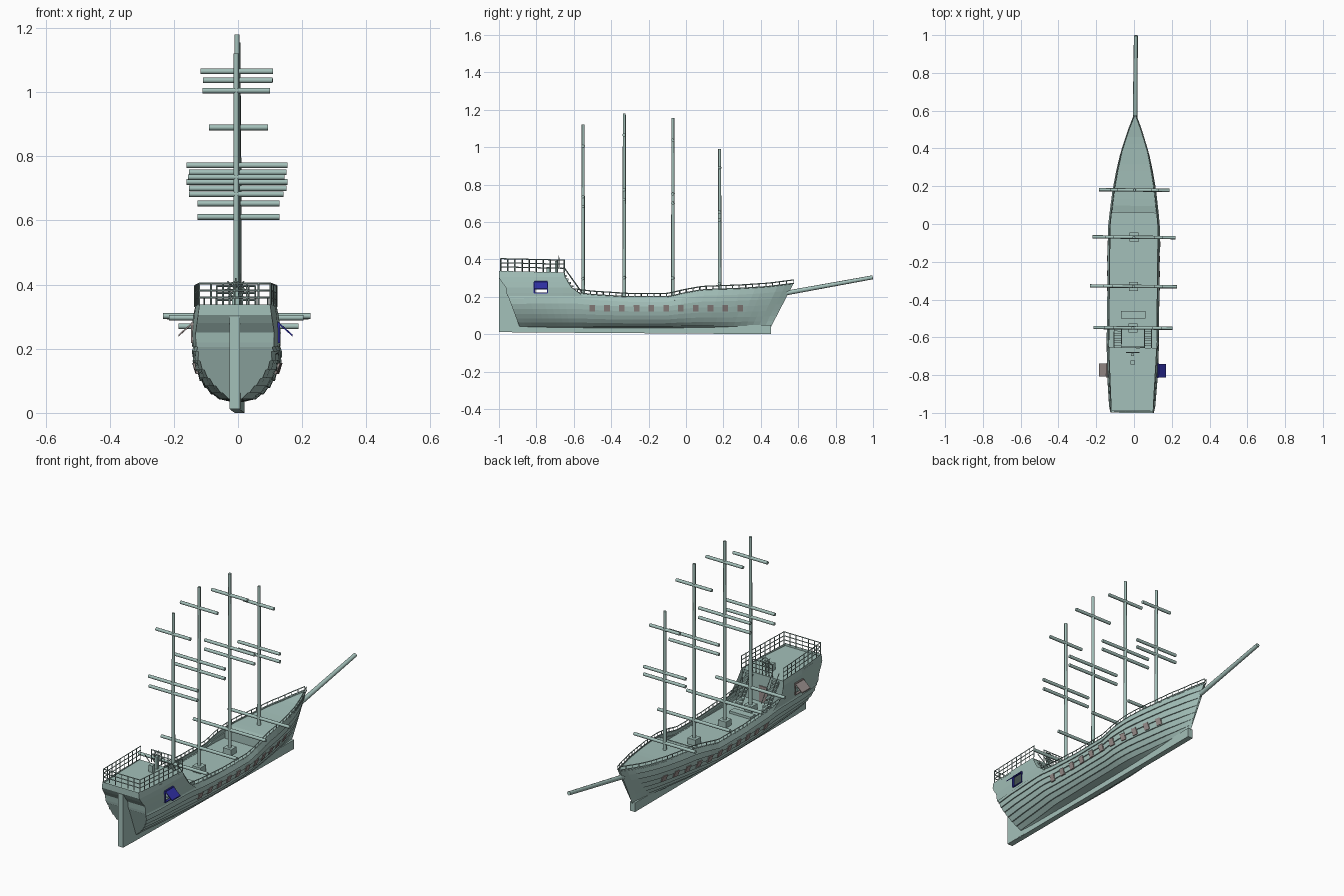
import bpy, bmesh, math
from mathutils import Vector

cube = bpy.data.objects.get("Cube")
if cube:
    bpy.data.objects.remove(cube, do_unlink=True)

YAW = -0.01


def material(name, rgb):
    m = bpy.data.materials.new(name)
    m.use_nodes = True
    m.diffuse_color = (*rgb, 1)
    m.node_tree.nodes["Principled BSDF"].inputs["Base Color"].default_value = (*rgb, 1)
    return m


TEAL = material("pale_teal", (0.37, 0.53, 0.49))
BLUE = material("deep_blue", (0.03, 0.03, 0.38))
GREY = material("warm_grey", (0.33, 0.28, 0.27))


def add(name, data, mat):
    data.materials.append(mat)
    ob = bpy.data.objects.new(name, data)
    ob.rotation_euler.z = YAW
    bpy.context.collection.objects.link(ob)
    return ob


def mesh(name, verts, faces, mat=TEAL):
    me = bpy.data.meshes.new(name)
    me.from_pydata([tuple(v) for v in verts], [], faces)
    bm = bmesh.new()
    bm.from_mesh(me)
    bmesh.ops.recalc_face_normals(bm, faces=bm.faces)
    bm.to_mesh(me)
    bm.free()
    return add(name, me, mat)


def prism(name, outline, x0, x1, mat=TEAL):
    """Extrude a (y, z) outline across x."""
    n = len(outline)
    verts = [(x, y, z) for x in (x0, x1) for y, z in outline]
    faces = [[i, (i + 1) % n, n + (i + 1) % n, n + i] for i in range(n)]
    return mesh(name, verts, faces + [list(range(n)), list(range(n, 2 * n))], mat)


def box(name, x0, x1, y0, y1, z0, z1, mat=TEAL):
    return prism(name, [(y0, z0), (y1, z0), (y1, z1), (y0, z1)], x0, x1, mat)


def tubes(name, paths, radius, res=0, mat=TEAL, tip=1.0):
    cu = bpy.data.curves.new(name, 'CURVE')
    cu.dimensions = '3D'
    cu.bevel_depth, cu.bevel_resolution, cu.use_fill_caps = radius, res, True
    for path in paths:
        sp = cu.splines.new('POLY')
        sp.points.add(len(path) - 1)
        for p, co in zip(sp.points, path):
            p.co = (*co, 1)
        sp.points[-1].radius = tip
    return add(name, cu, mat)


def lerp_table(table, v):
    if v <= table[0][0]:
        return table[0][1]
    for (a, fa), (b, fb) in zip(table, table[1:]):
        if v <= b:
            return fa + (fb - fa) * (v - a) / (b - a)
    return table[-1][1]


BEAM = [(-1, .117), (-.85, .13), (-.6, .137), (0, .137), (.06, .131), (.2, .114),
        (.3, .096), (.4, .073), (.5, .038), (.58, .003)]
SHEER = [(-.97, .222), (-.6, .225), (-.5, .212), (-.3, .2), (-.08, .2), (0, .22),
         (.1, .238), (.3, .245), (.45, .255), (.575, .272)]
FULL = [(-.965, .95), (-.6, .55), (-.3, .5), (.1, .5), (.4, .75), (.58, 1)]
Z0 = .03


def beam(y):
    return lerp_table(BEAM, y)


def hull_point(u, t, out=0.0):
    """Point on the +x side; u runs stern to bow, t runs keel to sheer."""
    yy = -.965 + u * 1.54
    z = Z0 + (lerp_table(SHEER, yy) - Z0) * t
    aft, fore = -.89 - (z - .04) * .37, .455 + (z - .04) * .52
    x = beam(yy) * (1 - (1 - t) ** 2) ** lerp_table(FULL, yy)
    x *= 1 - .07 * max(0, (t - .75) / .25)
    return Vector((x + out * min(1, x / .04), aft + (fore - aft) * u, z))


def hull_at(y, z):
    """Half width of the hull at a given length and height."""
    aft, fore = -.89 - (z - .04) * .37, .455 + (z - .04) * .52
    u = (y - aft) / (fore - aft)
    top = lerp_table(SHEER, -.965 + u * 1.54)
    return hull_point(u, min(1, (z - Z0) / (top - Z0))).x


# Overlapping plank hull
STRAKES, STATIONS = 8, 40
profile = []
for k in range(STRAKES):
    profile += [((k / STRAKES) ** 1.3, .006), (((k + 1) / STRAKES) ** 1.3, 0)]
verts = []
for i in range(STATIONS + 1):
    side = [hull_point(i / STATIONS, t, d) for t, d in profile]
    verts += [(-p.x, p.y, p.z) for p in reversed(side)] + side
W = 2 * len(profile)
faces = [[i * W + j, i * W + j + 1, (i + 1) * W + j + 1, (i + 1) * W + j]
         for i in range(STATIONS) for j in range(W - 1)]
mesh("plank_hull", verts, faces + [list(range(W))])

# Keel and rudder
prism("keel", [(-.93, .01), (.455, 0), (.455, .05), (-.9, .045)], -.015, .015)
prism("rudder", [(-1, .012), (-1, .3), (-.95, .27), (-.9, .1), (-.86, .04), (-.86, .012)], -.016, .016)

# Raised stern with an open window on each side: height, aft end, fore end, width
ROWS = [(.205, -.955, -.55, 1), (.22, -.958, -.57, 1.01), (.25, -.962, -.61, 1.02),
        (.28, -.985, -.63, 1), (.305, -1, -.645, .98), (.33, -1, -.65, .94)]
verts, faces = [], []
for s in (-1, 1):
    for z, aft, fore, w in ROWS:
        verts += [(s * beam(y) * w, y, z + (.008 * (-.65 - y) / .35 if z > .32 else 0))
                  for y in (aft, -.81, -.74, -.66, fore)]
for r in range(len(ROWS) - 1):
    for c in range(4):
        if c == 1 and r in (1, 2):
            continue
        a = r * 5 + c
        faces += [[o + a, o + a + 1, o + a + 6, o + a + 5] for o in (0, 30)]
    faces.append([r * 5, r * 5 + 5, r * 5 + 35, r * 5 + 30])
mesh("stern_house", verts, faces)

# Window frames and flaps, blue on the left side and grey on the right
for s, label, mat in ((1, "left", BLUE), (-1, "right", GREY)):
    x = s * .133
    for y in (-.81, -.74):
        box(label + "_window_jamb", x - .006, x + .006, y - .003, y + .003, .22, .28, mat)
    for z in (.22, .28):
        box(label + "_window_sill", x - .006, x + .006, -.81, -.74, z - .002, z + .002, mat)
    flap = [(x + s * dx, y, z + dz) for dz in (0, .006) for dx, y, z in
            ((0, -.81, .278), (0, -.74, .278), (.045, -.74, .238), (.045, -.81, .238))]
    mesh(label + "_window_flap", flap, [[0, 1, 2, 3], [4, 5, 6, 7]] +
         [[i, (i + 1) % 4, 4 + (i + 1) % 4, 4 + i] for i in range(4)], mat)


def deck(name, y0, y1, height, width):
    n = 14
    ys = [y0 + (y1 - y0) * i / n for i in range(n + 1)]
    pts = [(s * width(y), y, height(y)) for y in ys for s in (-1, 1)]
    return mesh(name, pts, [[2 * i, 2 * i + 1, 2 * i + 3, 2 * i + 2] for i in range(n)])


# Decks and bulkheads
deck("main_deck", -.67, .06, lambda y: .172, lambda y: beam(y) * .96)
deck("fore_deck", .06, .57, lambda y: lerp_table(SHEER, y) - .008, lambda y: beam(y) * .93)
deck("stern_deck", -1, -.655, lambda y: .324, lambda y: beam(y) * .95)
box("fore_bulkhead", -.122, .122, .058, .064, .165, .225)
box("stern_bulkhead", -.128, .128, -.666, -.66, .165, .324)
box("cabin_door", -.025, .025, -.66, -.655, .172, .26, GREY)
box("skylight", -.065, .065, -.5, -.46, .172, .185)

# Stairs up to the stern deck
for s in (-1, 1):
    for k in range(8):
        y = -.655 + k * .0125
        z = .315 - k * .018
        box("stair_step", s * .08 - .018, s * .08 + .018, y, y + .014, z - .01, z)
    tubes("stair_rails", [[(s * .08 + d, -.655, h + .31), (s * .08 + d, -.555, h + .17)]
                          for d in (-.019, .019) for h in (0, .05)], .0025)

# Railing along the hull edge
for s in (-1, 1):
    edge = [hull_point(i / 44, 1) for i in range(10, 45)]
    edge = [Vector((s * p.x, p.y, p.z)) for p in edge]
    lift = Vector((0, 0, .018))
    tubes("edge_rail", [edge, [p + lift for p in edge]], .003)
    tubes("edge_posts", [[p, p + lift] for p in edge], .002)

# Stern railing
corners = [Vector((s * beam(y) * .94, y, .33 + .008 * (-.65 - y) / .35))
           for s, y in ((-1, -.65), (-1, -.99), (1, -.99), (1, -.65))]
ring = []
for a, b, n in zip(corners, corners[1:], (9, 6, 9)):
    ring += [a.lerp(b, i / n) for i in range(n)]
ring.append(corners[-1])
front = [Vector((x * .02, -.652, .33)) for x in range(-3, 4)]
for name, line in (("stern_rail", ring), ("stair_head_rail", front)):
    tubes(name, [[p + Vector((0, 0, h)) for p in line] for h in (.022, .044, .066)], .0028)
    tubes(name + "_posts", [[p, p + Vector((0, 0, .068))] for p in line], .0028)

# Steering wheel and compass stand
hub = Vector((0, -.68, .385))
spoke = [Vector((math.cos(k * math.pi / 4), 0, math.sin(k * math.pi / 4))) for k in range(9)]
tubes("wheel_spokes", [[hub, hub + d * .036] for d in spoke[:8]], .002)
tubes("wheel_rim", [[hub + d * .025 for d in spoke]], .0028)
box("wheel_stand", -.008, .008, -.7, -.685, .324, .39)
box("compass_stand", -.012, .012, -.745, -.722, .324, .36)

# Gun ports
for s, label in ((1, "left"), (-1, "right")):
    for k in range(11):
        y = -.5 + k * .079
        pts = [(s * (hull_at(y + dy, z) + off), y + dy, z) for off in (-.004, .008)
               for dy, z in ((-.015, .122), (.015, .122), (.015, .156), (-.015, .156))]
        mesh(label + "_gun_port", pts, [[0, 1, 2, 3], [4, 5, 6, 7]] +
             [[i, (i + 1) % 4, 4 + (i + 1) % 4, 4 + i] for i in range(4)], GREY)

# Masts with yards: position, top, then (height, half length) of each yard
MASTS = [(-.55, 1.12, ((1.005, .105), (.735, .15), (.682, .147), (.297, .21))),
         (-.33, 1.18, ((1.065, .113), (.772, .157), (.72, .157), (.302, .23))),
         (-.07, 1.155, ((1.037, .109), (.75, .152), (.7, .152), (.3, .22))),
         (.18, .99, ((.89, .092), (.653, .128), (.611, .128), (.27, .187)))]
for y, top, yards in MASTS:
    foot = .22 if y > .06 else .172
    tubes("mast", [[(0, y, foot), (0, y, top)]], .0098, 2, tip=.8)
    tubes("yards", [[(-h, y, z), (h, y, z)] for z, h in yards], .0088, 2)
    if y < .06:
        box("mast_step", -.024, .024, y - .024, y + .024, .172, .205)

# Bowsprit
tubes("bowsprit", [[(0, .48, .21), (0, .998, .304)]], .0125, 2, tip=.85)
